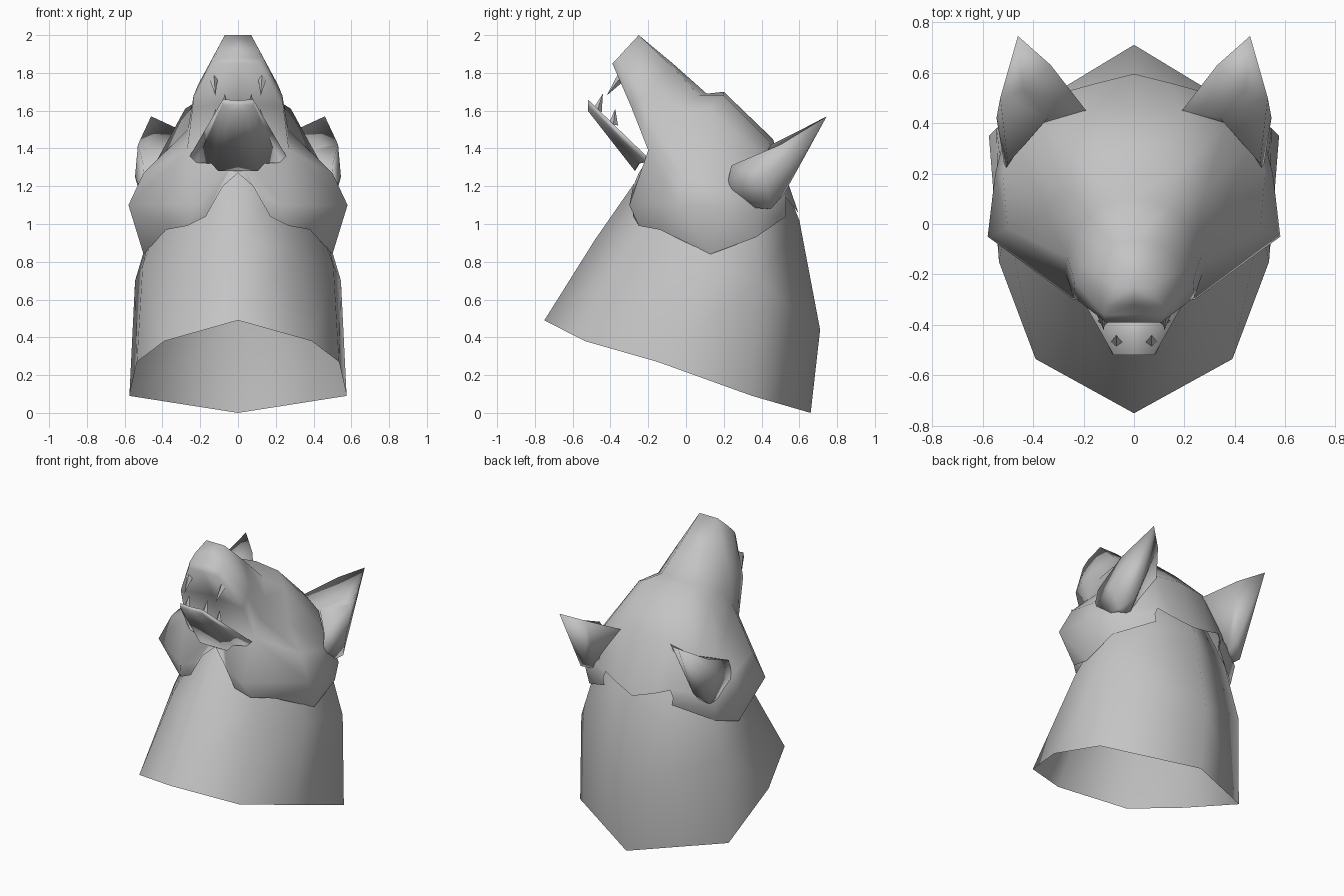
import bpy
import bmesh
from math import radians
from mathutils import Vector

default_cube = bpy.data.objects.get("Cube")
if default_cube:
    bpy.data.objects.remove(default_cube, do_unlink=True)

# One plain grey for every part
GREY = (0.55, 0.55, 0.55, 1.0)
grey = bpy.data.materials.new("plain_grey")
grey.use_nodes = True
grey.diffuse_color = GREY
shader = next(n for n in grey.node_tree.nodes if n.type == 'BSDF_PRINCIPLED')
shader.inputs["Base Color"].default_value = GREY
shader.inputs["Roughness"].default_value = 0.8


def finish(name, bm, angle=180):
    """Turn a bmesh into a named object, smooth up to the given angle."""
    bmesh.ops.remove_doubles(bm, verts=bm.verts[:], dist=0.0005)
    bmesh.ops.recalc_face_normals(bm, faces=bm.faces[:])
    mesh = bpy.data.meshes.new(name)
    bm.to_mesh(mesh)
    bm.free()
    mesh.materials.append(grey)
    obj = bpy.data.objects.new(name, mesh)
    bpy.context.collection.objects.link(obj)
    bpy.ops.object.select_all(action='DESELECT')
    obj.select_set(True)
    bpy.context.view_layer.objects.active = obj
    bpy.ops.object.shade_smooth_by_angle(angle=radians(angle))


def add_patch(bm, rows, closed=False):
    """Skin a grid of points on the left side and its mirror on the right."""
    for side in (1, -1):
        grid = [[bm.verts.new((side * x, y, z)) for x, y, z in row] for row in rows]
        for upper, lower in zip(grid, grid[1:]):
            count = len(upper)
            for i in range(count if closed else count - 1):
                j = (i + 1) % count
                bm.faces.new((upper[i], upper[j], lower[j], lower[i]))


def build(name, patches, closed=False):
    bm = bmesh.new()
    for rows in patches:
        add_patch(bm, rows, closed)
    finish(name, bm)


# Neck: open eight-sided tube, rings run from the front to the back
neck_rings = [
    [(0, -.75, .49), (.39, -.535, .38), (.535, -.15, .27), (.575, .35, .09), (0, .66, 0)],
    [(0, -.48, .92), (.32, -.28, .85), (.505, .02, .78), (.545, .38, .7), (0, .71, .44)],
    [(0, -.25, 1.25), (.22, -.06, 1.2), (.38, .13, 1.12), (.44, .37, 1.05), (0, .6, 1.02)],
    [(0, -.1, 1.4), (.16, .02, 1.38), (.28, .14, 1.34), (.3, .34, 1.3), (0, .5, 1.27)],
]
build("neck", [neck_rings])

# Head: rows run from the nose over the skull, each from the middle outwards
skull = [
    [(0, -.25, 2), (.07, -.25, 2), (.11, -.32, 1.925), (.12, -.36, 1.88), (.11, -.39, 1.85)],
    [(0, -.07, 1.85), (.1, -.08, 1.84), (.21, -.17, 1.74), (.235, -.23, 1.68), (.24, -.29, 1.62)],
    [(0, .11, 1.69), (.14, .07, 1.68), (.25, -.05, 1.61), (.265, -.13, 1.5), (.27, -.2, 1.39)],
    [(0, .2, 1.7), (.17, .2, 1.68), (.28, .12, 1.61), (.35, .05, 1.42), (.5, -.02, 1.27)],
    [(0, .46, 1.45), (.2, .44, 1.44), (.36, .38, 1.38), (.45, .3, 1.3), (.52, .2, 1.22)],
    [(0, .595, 1.06), (.14, .56, 1.1), (.25, .53, 1.14), (.345, .475, 1.14), (.44, .42, 1.14)],
]
# Cheek ruff: widest line and lower edge, hung from the skull's outer edge
ruff = [
    [(.24, -.3, 1.1), (.27, -.25, .99)],
    [(.58, -.05, 1.1), (.38, -.14, .97)],
    [(.55, .2, 1.08), (.5, .13, .84)],
    [(.5, .4, 1.05), (.49, .37, .93)],
]
cheek = [[top[-1]] + low for top, low in zip(skull[2:], ruff)]
cheek.append([skull[5][2], (.27, .53, 1.09), (.26, .53, 1.04)])

# Nose front, roof of the mouth and throat close the front of the head
mouth_back = (0, -.18, 1.38)
throat_low = (0, -.25, 1.27)
nose_front = [
    [skull[0][0], skull[0][1]],
    [(0, -.32, 1.925), skull[0][2]],
    [(0, -.36, 1.88), skull[0][3]],
    [(0, -.39, 1.85), skull[0][4]],
]
mouth_roof = [
    [(0, -.39, 1.85), skull[0][4]],
    [(0, -.27, 1.64), skull[1][4]],
    [mouth_back, skull[2][4]],
]
throat = [
    [mouth_back, mouth_back, mouth_back, skull[2][4]],
    [throat_low, (.08, -.28, 1.2), (.12, -.29, 1.15), ruff[0][0]],
    [throat_low, (.08, -.28, 1.2), (.17, -.28, 1.04), ruff[0][1]],
]
build("head", [skull, cheek, nose_front, mouth_roof, throat])

# Lower jaw: tapered slab with closed ends
jaw_tip, jaw_end = (0, -.52, 1.63), (0, -.24, 1.33)
lower_jaw = [
    [jaw_tip] * 6,
    [(0, -.52, 1.655), (.08, -.52, 1.66), (.085, -.52, 1.63),
     (.07, -.52, 1.61), (.05, -.52, 1.6), (0, -.52, 1.6)],
    [(0, -.23, 1.36), (.255, -.21, 1.36), (.22, -.22, 1.325),
     (.14, -.25, 1.32), (.105, -.27, 1.28), (0, -.27, 1.28)],
    [jaw_end] * 6,
]
build("lower_jaw", [lower_jaw])

# Ears: scooped cones swept back, sections run around from the outer rim
ear_root, ear_tip = (.4, .37, 1.25), (.46, .745, 1.57)
ear = [
    [ear_root] * 6,
    [(.5, .24, 1.31), (.51, .21, 1.17), (.5, .29, 1.09),
     (.4, .43, 1.08), (.19, .45, 1.42), (.34, .42, 1.37)],
    [(.53, .5, 1.42), (.545, .42, 1.25), (.5, .45, 1.08),
     (.42, .52, 1.16), (.33, .63, 1.51), (.44, .53, 1.41)],
    [ear_tip] * 6,
]
build("ears", [ear], closed=True)

# Teeth: four-sided fangs, each given by its root and point
fangs = [
    ((.13, -.34, 1.78), (.12, -.42, 1.68)),
    ((.07, -.47, 1.6), (.07, -.44, 1.69)),
    ((.12, -.385, 1.525), (.12, -.375, 1.61)),
]
bm = bmesh.new()
for root, point in fangs:
    for side in (1, -1):
        a, b = (Vector((side * p[0], p[1], p[2])) for p in (root, point))
        turn = (b - a).to_track_quat('Z', 'Y').to_matrix().to_4x4()
        turn.translation = (a + b) / 2
        bmesh.ops.create_cone(bm, cap_ends=True, segments=4, radius1=0.025,
                              radius2=0, depth=(b - a).length, matrix=turn)
finish("teeth", bm, angle=30)
